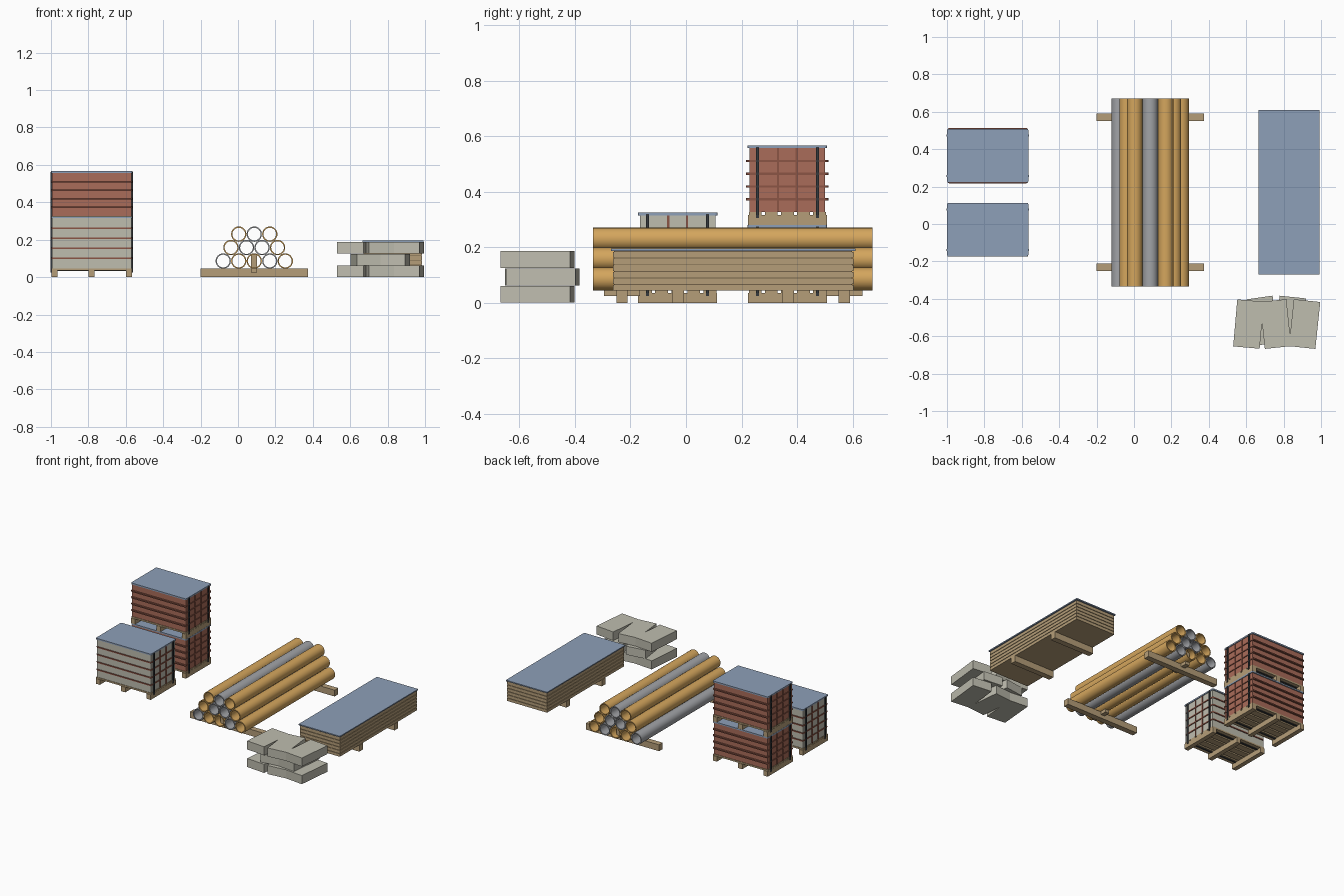
import bpy, bmesh, math
from mathutils import Matrix, Vector

old = bpy.data.objects.get("Cube")
if old:
    bpy.data.objects.remove(old, do_unlink=True)


def material(name, r, g, b):
    m = bpy.data.materials.new(name)
    m.use_nodes = True
    m.diffuse_color = (r, g, b, 1)
    m.node_tree.nodes["Principled BSDF"].inputs["Base Color"].default_value = (r, g, b, 1)
    return m


TARP = material("blue cover", 0.27, 0.35, 0.48)
ORANGE = material("orange pipe", 0.66, 0.38, 0.11)
STEEL = material("grey pipe", 0.36, 0.37, 0.39)
BRICK = material("red brick", 0.40, 0.15, 0.10)
BAND = material("dark red band", 0.26, 0.09, 0.06)
CEMENT = material("pale cement", 0.52, 0.51, 0.43)
WOOD = material("wood", 0.46, 0.34, 0.19)
GAP = material("shadow wood", 0.17, 0.12, 0.065)
STRAP = material("dark strap", 0.035, 0.04, 0.045)


def boxes(name, mat, items, round_corners=0):
    """One mesh of boxes; each item is (centre, size) or (centre, size, turn about z)."""
    bm = bmesh.new()
    for centre, size, *turn in items:
        angle = math.radians(turn[0]) if turn else 0
        mx = (Matrix.Translation(centre) @ Matrix.Rotation(angle, 4, "Z")
              @ Matrix.Diagonal((*size, 1)))
        bmesh.ops.create_cube(bm, size=1, matrix=mx)
    if round_corners:
        upright = [e for e in bm.edges
                   if abs((e.verts[0].co - e.verts[1].co).normalized().z) > 0.99]
        bmesh.ops.bevel(bm, geom=upright, offset=round_corners, segments=3,
                        profile=0.5, affect="EDGES")
    mesh = bpy.data.meshes.new(name)
    bm.to_mesh(mesh)
    bm.free()
    mesh.materials.append(mat)
    ob = bpy.data.objects.new(name, mesh)
    bpy.context.collection.objects.link(ob)
    return ob


def tube(name, mat, x, z, radius, wall, y0, y1):
    bpy.ops.mesh.primitive_cylinder_add(
        vertices=24, radius=radius, depth=y1 - y0, end_fill_type="NOTHING",
        location=(x, (y0 + y1) / 2, z), rotation=(math.pi / 2, 0, 0))
    ob = bpy.context.object
    ob.name = name
    ob.data.materials.append(mat)
    shell = ob.modifiers.new("wall", "SOLIDIFY")
    shell.thickness, shell.offset = wall, -1
    bpy.ops.object.modifier_apply(modifier=shell.name)
    bpy.ops.object.shade_smooth_by_angle(angle=math.radians(40))


# Strapped brick loads on pallets
LOAD_X = -0.782
JOINTS = (-0.108, -0.034, 0.034, 0.108)


def brick_load(label, y, z, height, mat, band_depth):
    def at(dx, dy, dz):
        return (LOAD_X + dx, y + dy, z + dz)

    # pallet: three runners and a slatted deck
    boxes(label + "_pallet_runners", WOOD,
          [(at(dx, 0, 0.018), (0.032, 0.285, 0.036)) for dx in (-0.2, 0, 0.2)])
    boxes(label + "_pallet_deck", WOOD,
          [(at(0, i * 0.058, 0.041), (0.43, 0.046, 0.011)) for i in range(-2, 3)])

    # bricks in columns, parted by a recessed core
    base, top = 0.047, height - 0.01
    mid, tall = (base + top) / 2, top - base
    boxes(label + "_core", BAND, [(at(0, 0, mid), (0.41, 0.26, tall))])
    edges = (-0.138, *JOINTS, 0.138)
    boxes(label + "_bricks", mat,
          [(at(0, (a + b) / 2, mid), (0.424, b - a - 0.004, tall))
           for a, b in zip(edges, edges[1:])])

    # bands between the courses and joint bars on the ends
    boxes(label + "_bands", BAND,
          [(at(0, 0, base + tall * i / 5), (0.434, band_depth, 0.008))
           for i in range(1, 5)], 0.016)
    boxes(label + "_joint_bars", BAND,
          [(at(s * 0.213, j, mid), (0.007, 0.008, tall)) for s in (-1, 1) for j in JOINTS])

    # upright straps, tucked under the deck
    straps = []
    for j in (JOINTS[0], JOINTS[-1]):
        for s in (-1, 1):
            straps.append((at(s * 0.217, j, (height + 0.02) / 2), (0.007, 0.011, height - 0.03)))
        straps.append((at(0, j, 0.034), (0.438, 0.011, 0.005)))
    boxes(label + "_straps", STRAP, straps)
    boxes(label + "_cover", TARP, [(at(0, 0, height - 0.005), (0.434, 0.286, 0.01))], 0.008)


brick_load("grey_load", -0.03, 0, 0.325, CEMENT, 0.284)
brick_load("lower_red_load", 0.365, 0, 0.28, BRICK, 0.298)
brick_load("upper_red_load", 0.365, 0.28, 0.287, BRICK, 0.298)

# Pipe pile on two bearers
RADIUS, PITCH = 0.041, 0.083
ROWS = ("GOOGO", "OGGO", "OGO")
for row, colours in enumerate(ROWS):
    for i, c in enumerate(colours):
        tube("pipe_%d_%d" % (row + 1, i + 1), STEEL if c == "G" else ORANGE,
             0.087 + (i - (len(colours) - 1) / 2) * PITCH,
             0.045 + RADIUS + row * PITCH * 0.866, RADIUS, 0.007, -0.335, 0.672)
boxes("pipe_bearers", WOOD,
      [((0.087, y, 0.0225), (0.576, 0.04, 0.045)) for y in (-0.23, 0.57)])
boxes("pipe_chocks", WOOD,
      [((0.085, y, 0.073), (0.032, 0.13, 0.096)) for y in (-0.23, 0.57)])

# Stacked sheets on two bearers
SHEET_X, SHEET_Y = 0.828, 0.17
boxes("sheet_bearers", WOOD,
      [((SHEET_X, SHEET_Y + s * 0.198, 0.0225), (0.32, 0.04, 0.045)) for s in (-1, 1)])
boxes("sheets", WOOD,
      [((SHEET_X, SHEET_Y, 0.055 + i * 0.0235), (0.314, 0.865, 0.02)) for i in range(6)])
boxes("sheet_gaps", GAP, [((SHEET_X, SHEET_Y, 0.118), (0.306, 0.857, 0.14))])
boxes("sheet_cover", TARP, [((SHEET_X, SHEET_Y, 0.191), (0.325, 0.88, 0.008))])

# Cement bags in three crossed layers: x, y, turn
outer = ((0.612, -0.535, -5), (0.757, -0.535, 6), (0.912, -0.535, -6))
inner = ((0.688, -0.518, 8), (0.836, -0.516, -6))
for level, layer in enumerate((outer, inner, outer)):
    boxes("bag_layer_%d" % (level + 1), CEMENT,
          [((x, y, 0.031 + level * 0.0625), (0.142, 0.252, 0.061), turn)
           for x, y, turn in layer])
